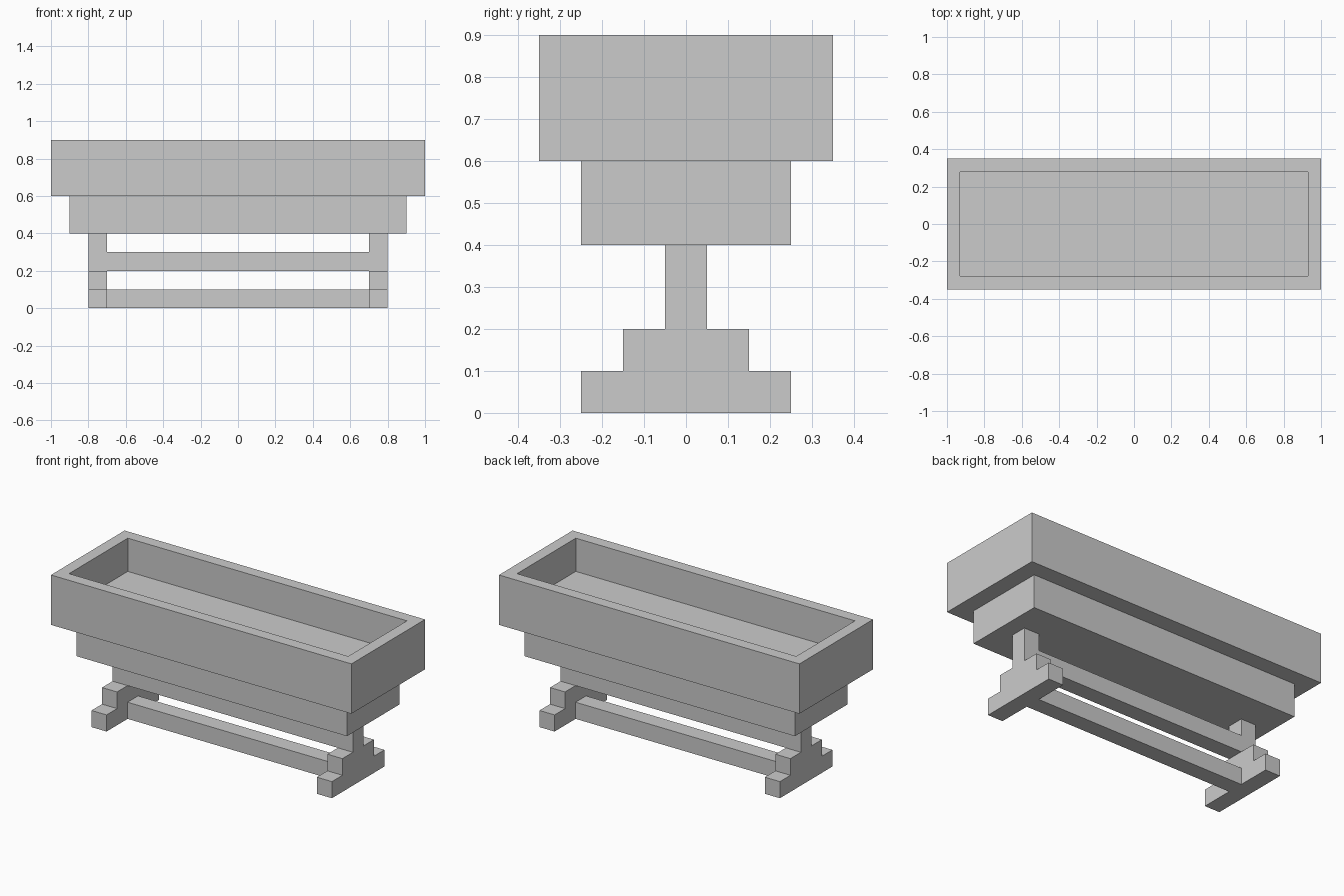
import bpy
import bmesh

if "Cube" in bpy.data.objects:
    bpy.data.objects.remove(bpy.data.objects["Cube"])


def add_object(name, bm):
    bmesh.ops.recalc_face_normals(bm, faces=bm.faces)
    mesh = bpy.data.meshes.new(name)
    bm.to_mesh(mesh)
    bm.free()
    obj = bpy.data.objects.new(name, mesh)
    bpy.context.collection.objects.link(obj)
    return obj


def box_bm(hx, hy, z0, z1):
    """Box centred on x and y, between two heights."""
    bm = bmesh.new()
    bmesh.ops.create_cube(bm, size=1)
    for v in bm.verts:
        v.co = (v.co.x * 2 * hx, v.co.y * 2 * hy, z1 if v.co.z > 0 else z0)
    return bm


# Upper trough: box with an inset, sunken top
bm = box_bm(1.0, 0.35, 0.6, 0.9)
bm.normal_update()
top = max(bm.faces, key=lambda f: f.calc_center_median().z)
bmesh.ops.inset_region(bm, faces=[top], thickness=0.1)
pit = bmesh.ops.extrude_face_region(bm, geom=[top])
bmesh.ops.translate(bm, vec=(0, 0, -0.2),
                    verts=[g for g in pit["geom"] if isinstance(g, bmesh.types.BMVert)])
if top.is_valid:
    bmesh.ops.delete(bm, geom=[top], context="FACES_ONLY")
add_object("trough", bm)

# Narrower body under the trough
add_object("lower_body", box_bm(0.9, 0.25, 0.4, 0.6))

# Stepped leg profile, extruded and mirrored to the other end
half = [(0.25, 0), (0.25, 0.1), (0.15, 0.1), (0.15, 0.2), (0.05, 0.2), (0.05, 0.4)]
profile = half + [(-y, z) for y, z in reversed(half)]
bm = bmesh.new()
face = bm.faces.new([bm.verts.new((0.7, y, z)) for y, z in profile])
side = bmesh.ops.extrude_face_region(bm, geom=[face])
bmesh.ops.translate(bm, vec=(0.1, 0, 0),
                    verts=[g for g in side["geom"] if isinstance(g, bmesh.types.BMVert)])
if len([f for f in bm.faces if len(f.verts) == len(profile)]) < 2:
    bm.faces.new([v for v in bm.verts if v.co.x < 0.75])
stand = add_object("leg_stand", bm)
mirror = stand.modifiers.new("mirror", "MIRROR")
mirror.use_mirror_merge = False

# Stretchers joined into the legs
for name, z in (("lower_stretcher", 0.0), ("upper_stretcher", 0.2)):
    beam = add_object(name, box_bm(0.75, 0.05, z, z + 0.1))
    beam.hide_render = True
    beam.hide_set(True)
    join = stand.modifiers.new(name, "BOOLEAN")
    join.operation = "UNION"
    join.solver = "EXACT"
    join.object = beam
